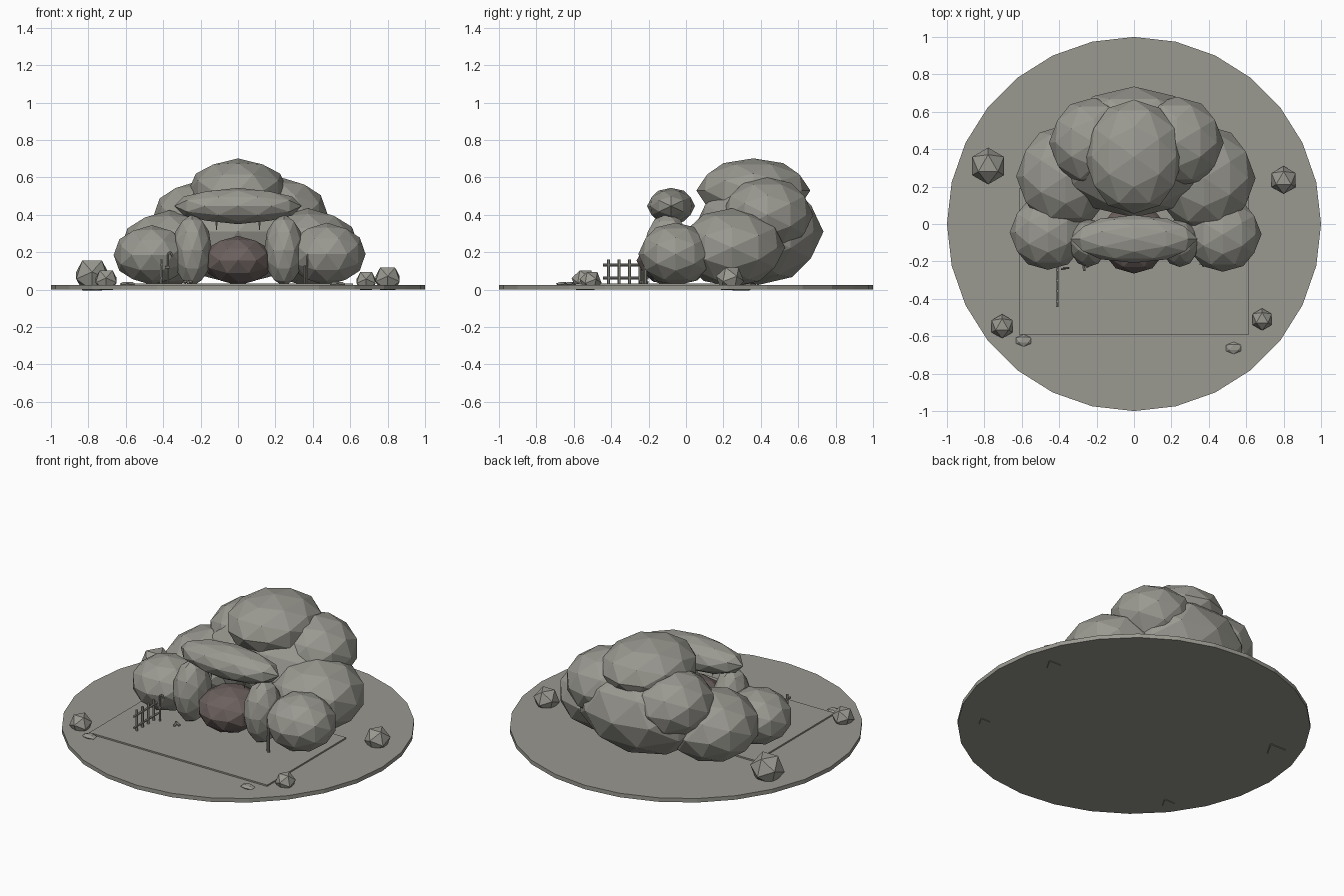
import bpy, bmesh, math
from mathutils import Matrix, Vector

if "Cube" in bpy.data.objects:
    bpy.data.objects.remove(bpy.data.objects["Cube"], do_unlink=True)


def material(name, rgb):
    m = bpy.data.materials.new(name)
    m.use_nodes = True
    m.diffuse_color = (*rgb, 1)
    m.node_tree.nodes["Principled BSDF"].inputs["Base Color"].default_value = (*rgb, 1)
    return m


stone = material("warm grey stone", (0.32, 0.315, 0.28))
dark = material("dark brown", (0.15, 0.12, 0.112))


def finish(bm, name, mat):
    bmesh.ops.recalc_face_normals(bm, faces=bm.faces)
    mesh = bpy.data.meshes.new(name)
    bm.to_mesh(mesh)
    bm.free()
    mesh.materials.append(mat)
    obj = bpy.data.objects.new(name, mesh)
    bpy.context.collection.objects.link(obj)
    return obj


def rock(name, centre, radii, detail=2, mat=stone):
    # Large boulders have an edge on top, small stones have a flat face on top
    tilt = -31.72 if detail == 2 else 37.38
    turn = Matrix.Rotation(math.pi / 2, 4, 'Z') @ Matrix.Rotation(math.radians(tilt), 4, 'Y')
    bm = bmesh.new()
    bmesh.ops.create_icosphere(bm, subdivisions=detail, radius=1, matrix=(
        Matrix.Translation(centre) @ Matrix.Diagonal((*radii, 1)) @ turn))
    return finish(bm, name, mat)


def rod(bm, a, b, r, r2=None, sides=6):
    a, b = Vector(a), Vector(b)
    turn = (b - a).to_track_quat('Z', 'Y').to_matrix().to_4x4()
    bmesh.ops.create_cone(bm, cap_ends=True, segments=sides, radius1=r,
                          radius2=r if r2 is None else r2, depth=(b - a).length,
                          matrix=Matrix.Translation((a + b) / 2) @ turn)


# Ground disc and the thin rectangular floor slab
bm = bmesh.new()
rod(bm, (0, 0, 0), (0, 0, 0.025), 1, sides=28)
finish(bm, "ground_disc", stone)
bm = bmesh.new()
bmesh.ops.create_cube(bm, size=1, matrix=Matrix.Translation((0, -0.2, 0.026))
                      @ Matrix.Diagonal((1.23, 0.78, 0.016, 1)))
finish(bm, "floor_slab", stone)

# Boulders of the den
rock("front_boulder_left", (0.475, -0.055, 0.19), (0.207, 0.2, 0.168))
rock("front_boulder_right", (-0.46, -0.045, 0.185), (0.205, 0.2, 0.16))
rock("side_boulder_left", (0.375, 0.245, 0.225), (0.275, 0.285, 0.21))
rock("side_boulder_right", (-0.365, 0.255, 0.22), (0.265, 0.275, 0.205))
rock("upper_boulder_left", (0.23, 0.435, 0.4), (0.25, 0.245, 0.2))
rock("upper_boulder_right", (-0.215, 0.435, 0.385), (0.24, 0.24, 0.195))
rock("back_boulder", (0, 0.385, 0.31), (0.42, 0.35, 0.285))
rock("top_boulder", (0, 0.36, 0.53), (0.265, 0.305, 0.172))
for side, word in ((1, "left"), (-1, "right")):
    rock("entrance_pillar_" + word, (side * 0.245, -0.1, 0.21), (0.105, 0.13, 0.195))
rock("entrance_lintel", (0, -0.08, 0.447), (0.34, 0.128, 0.097))
rock("entrance_hollow", (0, -0.075, 0.155), (0.187, 0.19, 0.132), mat=dark)

# Hanging spikes under the lintel
bm = bmesh.new()
for x in (-0.115, 0.115):
    rod(bm, (x, -0.1, 0.4), (x, -0.1, 0.315), 0.012, 0.001)
finish(bm, "hanging_spikes", stone)

# Scattered stones
for i, (x, y, r) in enumerate(((-0.78, 0.31, 0.1), (0.8, 0.235, 0.076),
                               (-0.705, -0.547, 0.066), (0.685, -0.51, 0.06))):
    rock(f"loose_stone_{i + 1}", (x, y, r * 0.76), (r, r, r), 1)
for i, (x, y) in enumerate(((-0.59, -0.623), (0.533, -0.663))):
    rock(f"flat_stone_{i + 1}", (x, y, 0.03), (0.047, 0.033, 0.014), 1)

# Fence of pickets and two rails
bm = bmesh.new()
for i in range(4):
    y = -0.414 + i * 0.056
    rod(bm, (-0.41, y, 0.02), (-0.41, y, 0.162), 0.008)
for z in (0.062, 0.132):
    rod(bm, (-0.41, -0.445, z), (-0.41, -0.2, z), 0.007)
finish(bm, "fence", stone)

# Hooked post beside the fence
bm = bmesh.new()
path = [(-0.375, -0.235, 0.02), (-0.375, -0.235, 0.19),
        (-0.36, -0.235, 0.2), (-0.35, -0.235, 0.18)]
for a, b in zip(path, path[1:]):
    rod(bm, a, b, 0.006)
rod(bm, (-0.39, -0.24, 0.12), (-0.365, -0.24, 0.12), 0.006)
finish(bm, "hooked_post", stone)

# Forked twig on the floor
bm = bmesh.new()
fork = (-0.27, -0.22, 0.045)
for end in ((-0.285, -0.205, 0.04), (-0.245, -0.23, 0.04), (-0.265, -0.25, 0.04)):
    rod(bm, fork, end, 0.008)
finish(bm, "forked_twig", stone)

# Short posts in the gap on the other side
bm = bmesh.new()
for x, y, top in ((0.355, -0.215, 0.13), (0.37, -0.225, 0.19)):
    rod(bm, (x, y, 0.02), (x, y, top), 0.006)
finish(bm, "short_posts", stone)
